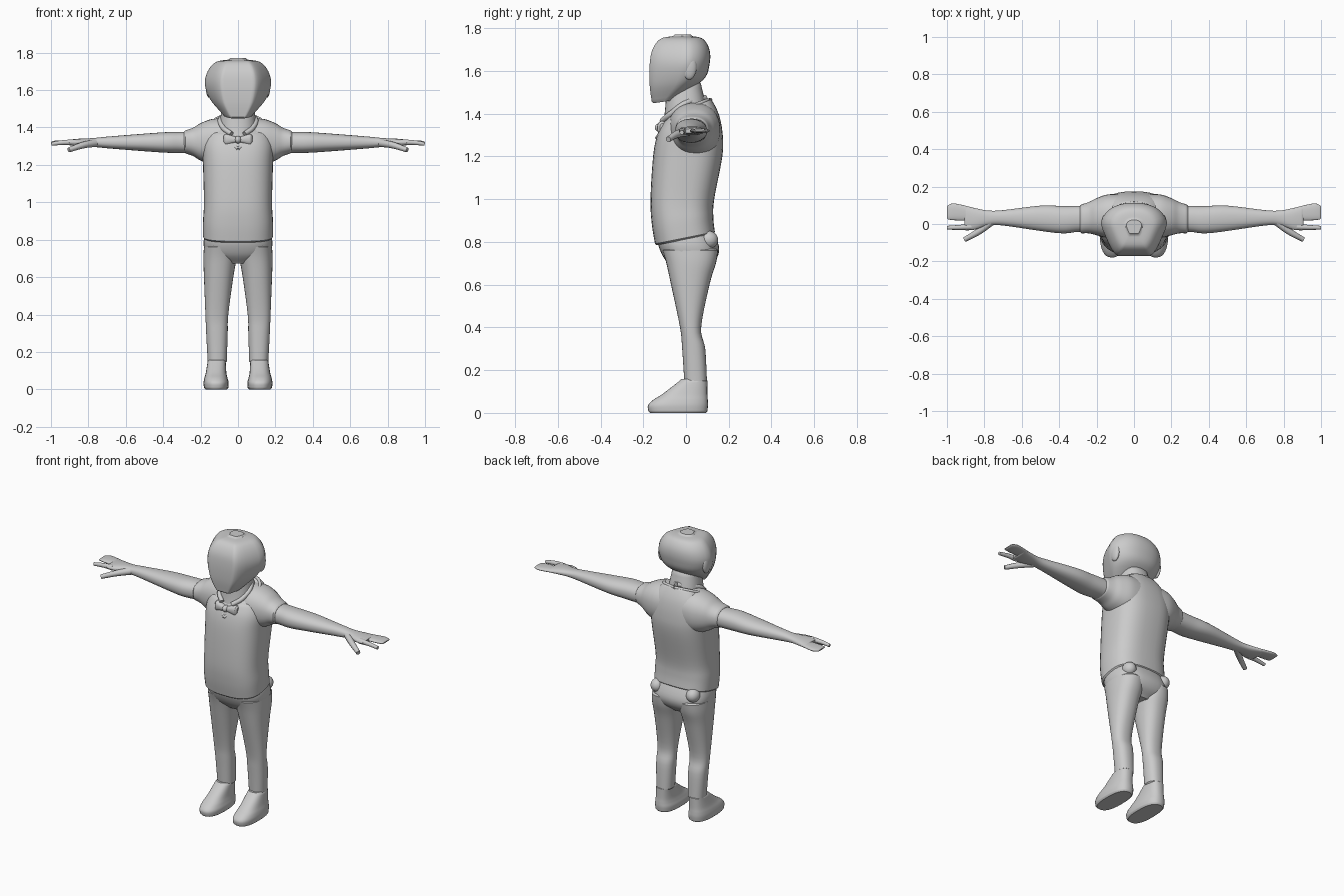
import bpy, bmesh, math
from mathutils import Vector

if "Cube" in bpy.data.objects:
    bpy.data.objects.remove(bpy.data.objects["Cube"])

GREY = (0.6, 0.6, 0.6, 1)
clay = bpy.data.materials.new("plain_grey")
clay.use_nodes = True
clay.diffuse_color = GREY
clay.node_tree.nodes["Principled BSDF"].inputs["Base Color"].default_value = GREY


def finish(name, data, mirror):
    """Link the part, colour it and mirror it across the body if it is paired."""
    obj = bpy.data.objects.new(name, data)
    bpy.context.collection.objects.link(obj)
    data.materials.append(clay)
    if mirror:
        obj.modifiers.new("mirror", 'MIRROR').use_mirror_merge = False
    return obj


def add_mesh(name, bm, mirror):
    bmesh.ops.recalc_face_normals(bm, faces=bm.faces)
    mesh = bpy.data.meshes.new(name)
    bm.to_mesh(mesh)
    bm.free()
    obj = finish(name, mesh, mirror)
    bpy.ops.object.select_all(action='DESELECT')
    obj.select_set(True)
    bpy.context.view_layer.objects.active = obj
    bpy.ops.object.shade_smooth_by_angle(angle=math.radians(40))


def oval(power, count=32):
    """Superellipse outline within the unit square, starting at the side."""
    points = []
    for i in range(count):
        angle = math.tau * i / count
        c, s = math.cos(angle), math.sin(angle)
        points.append((math.copysign(abs(c) ** (2 / power), c),
                       math.copysign(abs(s) ** (2 / power), s)))
    return points


def smooth_rows(rows, steps=5):
    """Catmull-Rom interpolation through the section rows."""
    rows = [Vector(row) for row in rows]
    rows = [rows[0]] + rows + [rows[-1]]
    result = []
    for before, start, end, after in zip(rows, rows[1:], rows[2:], rows[3:]):
        for k in range(steps):
            t = k / steps
            pull_in = (end - before) / 2
            pull_out = (after - start) / 2
            gap = end - start
            result.append(start + pull_in * t
                          + (gap * 3 - pull_in * 2 - pull_out) * t ** 2
                          + (pull_in + pull_out - gap * 2) * t ** 3)
    return result + [rows[-1]]


def loft(name, rows, shape=oval(2.3), along_x=False, mirror=False, lip=.008):
    """Row: position, low and high on one side axis, low and high on the other,
    forward tilt. The ends are closed by slightly rounded caps."""
    bm = bmesh.new()
    sections = smooth_rows(rows)
    rim = Vector((lip, lip, -lip, lip, -lip, 0))
    sign = 1 if rows[-1][0] > rows[0][0] else -1
    first, last = rim.copy(), rim.copy()
    first[0], last[0] = -sign * lip, sign * lip
    sections = [sections[0] + first] + sections + [sections[-1] + last]
    rings = []
    for place, low, high, front, back, tilt in sections:
        ring = []
        for u, v in shape:
            a = (low + high + u * (high - low)) / 2
            b = (front + back + v * (back - front)) / 2
            ring.append(bm.verts.new((place, a, b) if along_x
                                     else (a, b, place + tilt * b)))
        rings.append(ring)
    for ring, above in zip(rings, rings[1:]):
        for i in range(len(shape)):
            bm.faces.new((ring[i - 1], ring[i], above[i], above[i - 1]))
    bm.faces.new(rings[0])
    bm.faces.new(rings[-1])
    add_mesh(name, bm, mirror)


def trunk(name, rows, **options):
    """Central part. Row: height, half width, front, back, tilt."""
    loft(name, [(z, -half, half, front, back, tilt)
                for z, half, front, back, tilt in rows], **options)


def limb(name, height, rows, **options):
    """Level part along x. Row: x, front, back, half thickness."""
    loft(name, [(x, front, back, height - thick, height + thick, 0)
                for x, front, back, thick in rows],
         along_x=True, mirror=True, **options)


def upright(name, rows, **options):
    """Paired part. Row: height, inner side, outer side, front, back."""
    loft(name, [(*row, 0) for row in rows], mirror=True, **options)


def tube(name, radius, points):
    """Paired rounded tube, thinning to the tip if it is a finger."""
    curve = bpy.data.curves.new(name, 'CURVE')
    curve.dimensions = '3D'
    curve.bevel_depth = radius
    curve.bevel_resolution = 3
    curve.use_fill_caps = True
    spline = curve.splines.new('BEZIER')
    spline.bezier_points.add(len(points) - 1)
    for i, (knot, place) in enumerate(zip(spline.bezier_points, points)):
        knot.co = place
        if "finger" in name or "thumb" in name:
            knot.radius = 1 - .4 * i / (len(points) - 1)
        knot.handle_left_type = knot.handle_right_type = 'AUTO'
    finish(name, curve, True)


def ball(name, center, size, mirror=True):
    bm = bmesh.new()
    bmesh.ops.create_uvsphere(bm, u_segments=24, v_segments=14, radius=1)
    bmesh.ops.scale(bm, vec=size, verts=bm.verts)
    bmesh.ops.translate(bm, vec=center, verts=bm.verts)
    add_mesh(name, bm, mirror)


# Head: round at the back, narrowing to a flat face plane
outline = [p for p in oval(2.3) if p[1] >= 0]
outline += [(u, max(v * 1.1, -1)) for u, v in oval(5) if v < -.01]
head_shape = [(u * (1 - .33 * max(0, .2 - v)), v) for u, v in outline]
trunk("head", [
    (1.48, .08, -.16, -.04, .15), (1.55, .15, -.17, .08, .1),
    (1.63, .18, -.17, .11, 0), (1.7, .165, -.157, .11, 0),
    (1.75, .12, -.12, .08, 0), (1.763, .05, -.06, .03, 0)],
    shape=head_shape)
ball("ear", (.155, .015, 1.62), (.018, .035, .06))

# Neck
trunk("neck", [
    (1.3, .09, -.12, .1, 0), (1.4, .1, -.1, .1, 0), (1.54, .08, -.09, .07, 0)])

# Sweater, with a sloping hem and neck opening
trunk("sweater", [
    (.82, .187, -.145, .135, .2), (.9, .187, -.16, .128, .1),
    (1, .182, -.166, .132, 0), (1.2, .187, -.154, .17, 0),
    (1.3, .19, -.135, .172, 0), (1.37, .17, -.11, .155, .15),
    (1.41, .13, -.1, .12, .45)], shape=oval(2.7, 40))
tube("neckline", .009, [
    (0, .115, 1.465), (.09, .085, 1.457), (.128, .01, 1.425),
    (.105, -.065, 1.375), (0, -.137, 1.285)])
tube("shirt_collar", .014, [
    (0, .09, 1.475), (.09, 0, 1.45), (.08, -.07, 1.4), (.035, -.112, 1.365)])

# Bow tie
limb("bow_tie_wing", 1.335, [
    (0, -.135, -.1, .012), (.06, -.135, -.09, .03), (.07, -.13, -.09, .028)])
ball("bow_tie_knot", (0, -.122, 1.335), (.018, .024, .021), mirror=False)

# Arms and short sleeves
limb("sleeve", 1.323, [
    (.06, -.085, .16, .13), (.14, -.075, .158, .122), (.2, -.06, .138, .1),
    (.24, -.05, .118, .076), (.28, -.05, .105, .062)])
limb("arm", 1.32, [
    (.2, -.04, .1, .06), (.3, -.042, .097, .056), (.38, -.05, .096, .055),
    (.5, -.037, .098, .047), (.7, -.008, .074, .031), (.78, -.008, .072, .023),
    (.85, -.03, .085, .02), (.9, -.034, .096, .015)], lip=.005)

# Hands
limb("joined_fingers", 1.32, [
    (.87, .018, .09, .013), (.96, .02, .11, .011), (.995, .025, .1, .007)],
    lip=.004)
tube("index_finger", .017, [
    (.87, -.015, 1.32), (.93, -.018, 1.32), (.998, -.02, 1.312)])
tube("thumb", .022, [
    (.76, .015, 1.318), (.83, -.04, 1.305), (.905, -.083, 1.28)])

# Trousers
trunk("hips", [
    (.68, .08, -.06, .1, 0), (.72, .165, -.1, .142, 0),
    (.78, .184, -.128, .154, 0), (.85, .172, -.13, .115, .2)],
    shape=oval(2.6))
upright("leg", [
    (.76, .005, .182, -.11, .15), (.7, .008, .185, -.092, .14),
    (.6, .025, .182, -.07, .11), (.4, .052, .174, -.028, .071),
    (.3, .055, .17, -.018, .09), (.15, .06, .162, -.008, .098)])
ball("hip_pad", (.125, .105, .81), (.04, .045, .042))

# Shoes
upright("shoe", [
    (.008, .052, .182, -.176, .1), (.035, .05, .184, -.178, .103),
    (.06, .056, .18, -.155, .102), (.09, .062, .172, -.108, .1),
    (.15, .066, .162, -.03, .1)], shape=oval(2.5))
